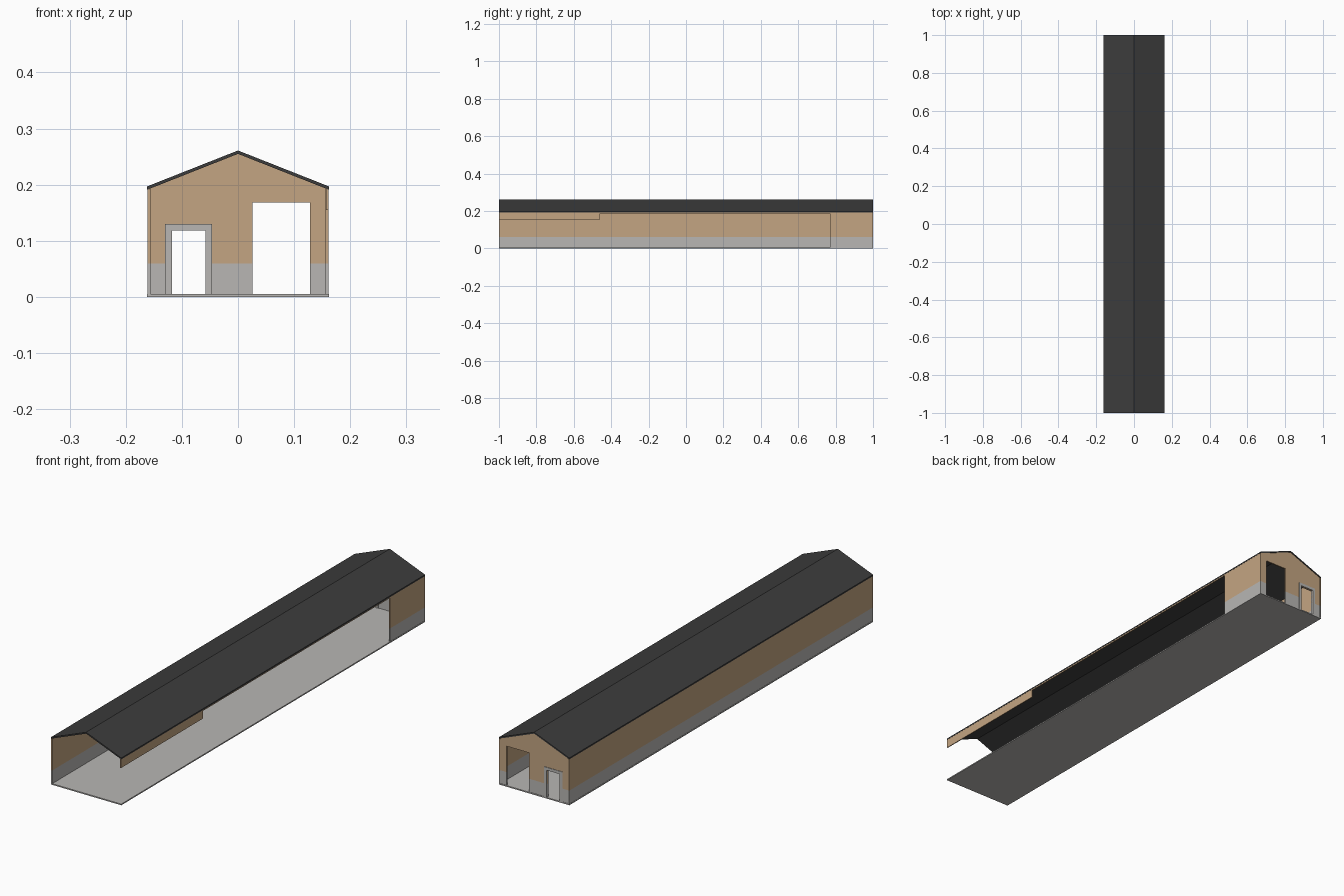
import bpy, bmesh

if "Cube" in bpy.data.objects:
    bpy.data.objects.remove(bpy.data.objects["Cube"])


def material(name, rgb):
    m = bpy.data.materials.new(name)
    m.diffuse_color = (*rgb, 1)
    m.use_nodes = True
    m.node_tree.nodes["Principled BSDF"].inputs["Base Color"].default_value = m.diffuse_color
    return m


GREY = material("concrete grey", (0.48, 0.47, 0.455))
TAN = material("tan plaster", (0.552, 0.376, 0.223))
DARK = material("dark roofing", (0.046, 0.046, 0.046))
SPLIT = 0.06      # height where the grey plinth colour ends
FLOOR = 0.005


def prism(name, profile, axis, start, end, mats, split=False):
    """Extrude a profile along x (points are y,z) or y (points are x,z)."""
    bm = bmesh.new()
    place = (lambda a, b: (start, a, b)) if axis == 'x' else (lambda a, b: (a, start, b))
    face = bm.faces.new([bm.verts.new(place(a, b)) for a, b in profile])
    new = bmesh.ops.extrude_face_region(bm, geom=[face])['geom']
    d = end - start
    bmesh.ops.translate(bm, verts=[v for v in new if isinstance(v, bmesh.types.BMVert)],
                        vec=(d, 0, 0) if axis == 'x' else (0, d, 0))
    if split:
        bmesh.ops.bisect_plane(bm, geom=bm.verts[:] + bm.edges[:] + bm.faces[:],
                               plane_co=(0, 0, SPLIT), plane_no=(0, 0, 1))
        for f in bm.faces:
            f.material_index = int(max(v.co.z for v in f.verts) > SPLIT + 1e-4)
    bmesh.ops.recalc_face_normals(bm, faces=bm.faces[:])
    me = bpy.data.meshes.new(name)
    bm.to_mesh(me)
    bm.free()
    for m in mats:
        me.materials.append(m)
    ob = bpy.data.objects.new(name, me)
    bpy.context.collection.objects.link(ob)
    return ob


def rect(a0, a1, b0, b1):
    return [(a0, b0), (a1, b0), (a1, b1), (a0, b1)]


# floor slab
prism("floor_slab", rect(-0.162, 0.162, 0, FLOOR), 'y', -1, 1, [GREY])

# pitched roof, one continuous folded sheet
prism("roof", [(-0.162, 0.191), (0, 0.255), (0.162, 0.191),
               (0.162, 0.197), (0, 0.261), (-0.162, 0.197)], 'y', -1, 1, [DARK])

# full left wall, tan above a grey plinth
prism("left_wall", rect(-1, 1, FLOOR, 0.192), 'x', -0.161, -0.156, [GREY, TAN], True)

# right wall: short rear panel, front header and thin eave strip over the opening
prism("right_rear_wall", rect(0.77, 1, FLOOR, 0.192), 'x', 0.156, 0.161, [GREY, TAN], True)
prism("right_header", [(-1, 0.155), (-0.46, 0.155), (-0.46, 0.187), (0.77, 0.187),
                       (0.77, 0.192), (-1, 0.192)], 'x', 0.157, 0.161, [TAN])

# back gable with a doorway and a large gateway cut from its outline
gable = [(-0.161, FLOOR), (-0.118, FLOOR), (-0.118, 0.118), (-0.058, 0.118), (-0.058, FLOOR),
         (0.026, FLOOR), (0.026, 0.168), (0.128, 0.168), (0.128, FLOOR), (0.161, FLOOR),
         (0.161, 0.192), (0, 0.256), (-0.161, 0.192)]
prism("back_gable", gable, 'y', 0.992, 0.998, [GREY, TAN], True)

# door frame standing slightly proud on both sides
frame = [(-0.13, FLOOR), (-0.118, FLOOR), (-0.118, 0.118), (-0.058, 0.118),
         (-0.058, FLOOR), (-0.046, FLOOR), (-0.046, 0.13), (-0.13, 0.13)]
prism("door_frame", frame, 'y', 0.989, 1.0, [GREY])
